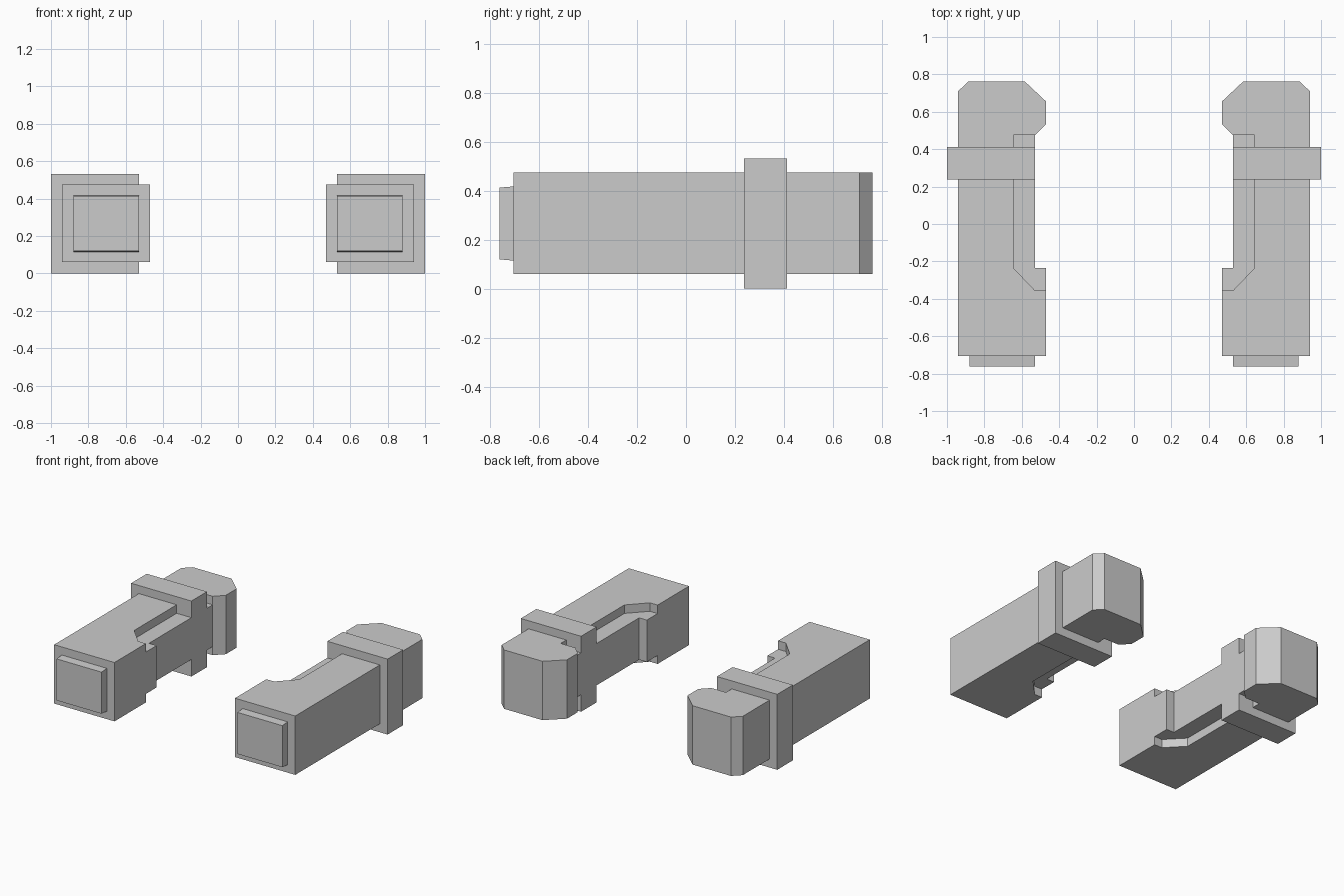
import bpy, bmesh

if "Cube" in bpy.data.objects:
    bpy.data.objects.remove(bpy.data.objects["Cube"])


def prism(bm, outline, z0, z1):
    """Extrude a top-view outline from z0 to z1."""
    face = bm.faces.new([bm.verts.new((x, y, z0)) for x, y in outline])
    ext = bmesh.ops.extrude_face_region(bm, geom=[face])
    verts = [g for g in ext["geom"] if isinstance(g, bmesh.types.BMVert)]
    bmesh.ops.translate(bm, verts=verts, vec=(0, 0, z1 - z0))


def rect(x0, x1, y0, y1):
    return [(x0, y0), (x1, y0), (x1, y1), (x0, y1)]


def make_object(name, layers):
    """Build an object from (outline, z0, z1) layers."""
    bm = bmesh.new()
    for outline, z0, z1 in layers:
        prism(bm, outline, z0, z1)
    bmesh.ops.recalc_face_normals(bm, faces=bm.faces[:])
    mesh = bpy.data.meshes.new(name)
    bm.to_mesh(mesh)
    bm.free()
    obj = bpy.data.objects.new(name, mesh)
    bpy.context.collection.objects.link(obj)
    return obj


def mirror(obj):
    obj.modifiers.new("mirror_x", 'MIRROR').use_axis[0] = True


# Main arm: long block with a necked inner side and chamfered rear head
body = make_object("arm_body", [([
    (0.47, -0.705), (0.94, -0.705), (0.94, 0.71), (0.885, 0.763),
    (0.585, 0.763), (0.47, 0.655), (0.47, 0.535), (0.53, 0.475),
    (0.53, -0.235), (0.47, -0.235)], 0.06, 0.475)])

# Shallow recess along the inner edge, on the top and bottom faces
recess = [(0.40, -0.355), (0.53, -0.355), (0.645, -0.235),
          (0.645, 0.475), (0.40, 0.475)]
cutter = make_object("recess_cutter", [(recess, 0.415, 0.60), (recess, -0.05, 0.12)])
cutter.hide_render = True
cutter.hide_viewport = True
cutter.display_type = 'WIRE'
cut = body.modifiers.new("recess", 'BOOLEAN')
cut.operation = 'DIFFERENCE'
cut.solver = 'EXACT'
cut.object = cutter
mirror(body)

# Collar wrapped around the arm
mirror(make_object("collar", [(rect(0.53, 1.0, 0.238, 0.412), 0.0, 0.532)]))

# Raised front plate, with top and bottom tapering slightly forward
plate = make_object("front_plate", [(rect(0.53, 0.88, -0.763, -0.705), 0.115, 0.418)])
for v in plate.data.vertices:
    if v.co.y < -0.75:
        v.co.z += 0.005 if v.co.z < 0.2 else -0.005
mirror(plate)
